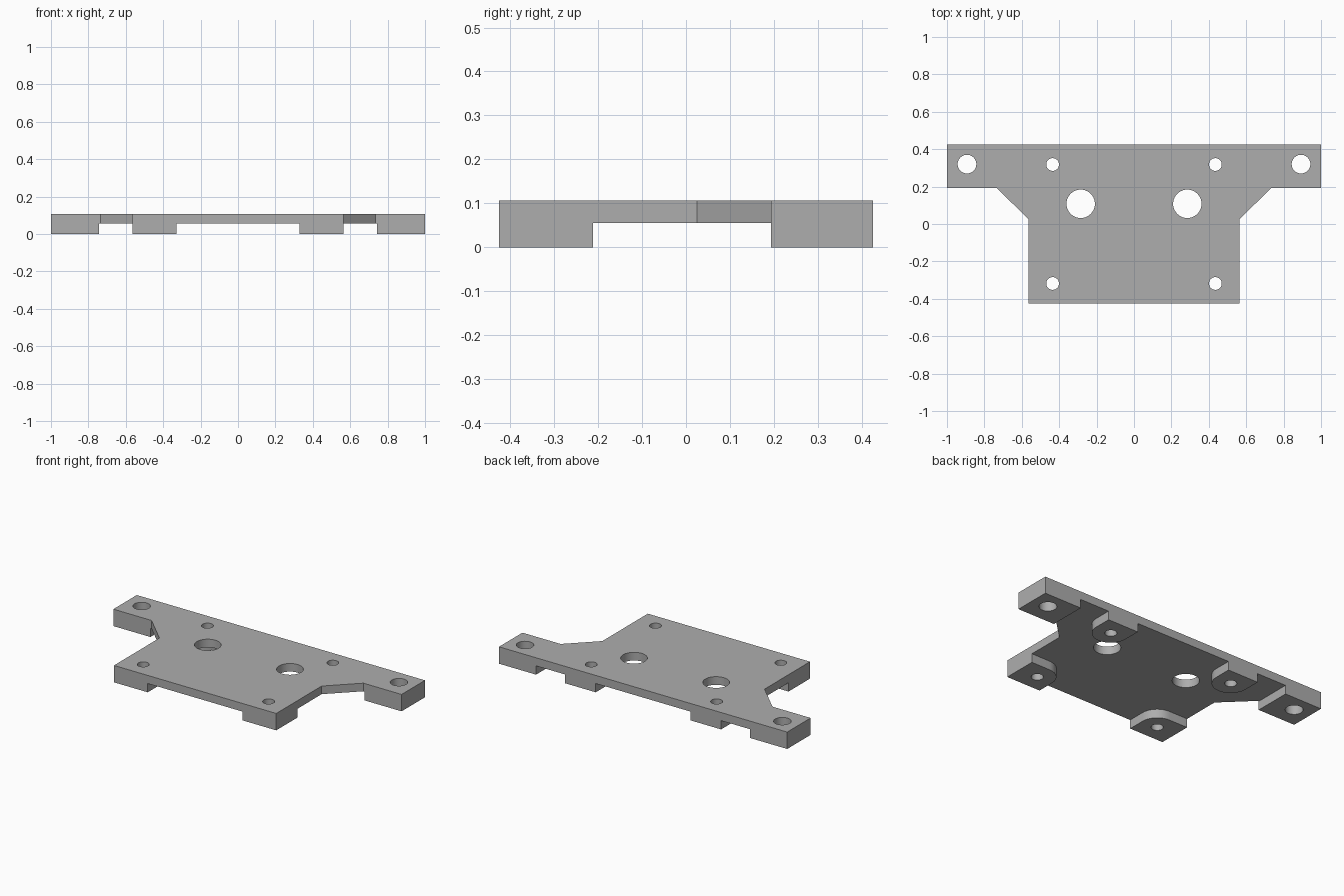
import bpy, bmesh
from math import cos, sin, pi

cube = bpy.data.objects.get("Cube")
if cube:
    bpy.data.objects.remove(cube)

TOP, UNDER = 0.106, 0.055      # plate top and underside
BACK, FRONT = 0.425, -0.425
BOSS_X, BOSS_Y, BOSS_R = 0.435, 0.318, 0.106

grey = bpy.data.materials.new("grey metal")
grey.use_nodes = True
colour = (0.42, 0.42, 0.42, 1)
grey.diffuse_color = colour
grey.node_tree.nodes["Principled BSDF"].inputs["Base Color"].default_value = colour


def arc(cx, cy, r, start, end, steps):
    return [(cx + r * cos(start + (end - start) * i / steps),
             cy + r * sin(start + (end - start) * i / steps)) for i in range(steps + 1)]


def prism(name, outline, z0, z1):
    """Extrude a flat outline between two heights."""
    bm = bmesh.new()
    face = bm.faces.new([bm.verts.new((x, y, z0)) for x, y in outline])
    up = bmesh.ops.extrude_face_region(bm, geom=[face])
    for v in up["geom"]:
        if isinstance(v, bmesh.types.BMVert):
            v.co.z = z1
    bmesh.ops.recalc_face_normals(bm, faces=bm.faces)
    mesh = bpy.data.meshes.new(name)
    bm.to_mesh(mesh)
    bm.free()
    mesh.materials.append(grey)
    obj = bpy.data.objects.new(name, mesh)
    bpy.context.collection.objects.link(obj)
    return obj


def combine(target, tool, operation):
    """Apply a boolean and discard the tool."""
    mod = target.modifiers.new(operation, 'BOOLEAN')
    mod.operation, mod.solver, mod.object = operation, 'EXACT', tool
    bpy.context.view_layer.objects.active = target
    bpy.ops.object.modifier_apply(modifier=mod.name)
    bpy.data.objects.remove(tool)


def flip(points, side):
    return [(side * x, y) for x, y in points]


# Plate with two ears and sloped shoulders
half = [(0.563, FRONT), (0.563, 0.025), (0.735, 0.193), (1, 0.193), (1, BACK)]
plate = prism("mounting_plate", half + flip(half[::-1], -1), UNDER, TOP)

# Feet under the ears, the back edge and the front corners
ear_foot = [(0.743, 0.193), (1, 0.193), (1, BACK), (0.743, BACK)]
back_foot = arc(BOSS_X, BOSS_Y, BOSS_R, pi, 2 * pi, 24) + [
    (BOSS_X + BOSS_R, BACK), (BOSS_X - BOSS_R, BACK)]
front_foot = arc(BOSS_X, -BOSS_Y, BOSS_R, pi / 2, pi, 12) + [
    (BOSS_X - BOSS_R, FRONT), (0.563, FRONT), (0.563, BOSS_R - BOSS_Y)]
for side in (1, -1):
    for outline in (ear_foot, back_foot, front_foot):
        combine(plate, prism("foot", flip(outline, side), 0, UNDER + 0.02), 'UNION')

# Through holes: ear bolts, boss screws and the two large openings
holes = [(0.893, 0.32, 0.05), (BOSS_X, BOSS_Y, 0.034),
         (BOSS_X, -BOSS_Y, 0.034), (0.285, 0.108, 0.076)]
for side in (1, -1):
    for x, y, r in holes:
        ring = arc(side * x, y, r, 0, 2 * pi, 40)[:-1]
        combine(plate, prism("drill", ring, -0.1, 0.2), 'DIFFERENCE')

# Smooth the round walls, keep the edges sharp
bpy.ops.object.select_all(action='DESELECT')
plate.select_set(True)
bpy.context.view_layer.objects.active = plate
bpy.ops.object.shade_smooth_by_angle(angle=pi / 6)
